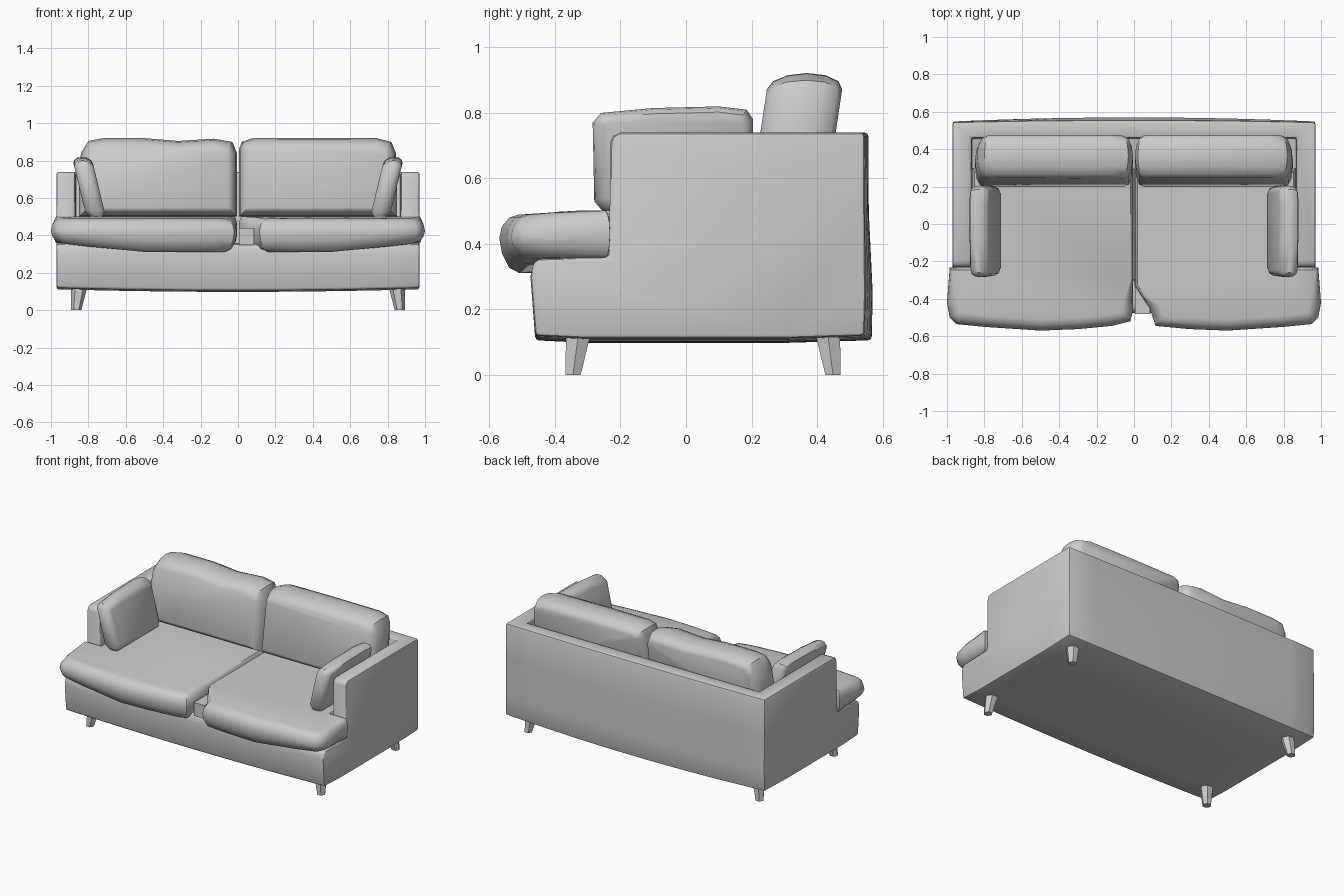
import bpy, bmesh, math
from mathutils import Vector

cube = bpy.data.objects.get("Cube")
if cube:
    bpy.data.objects.remove(cube, do_unlink=True)

GREY = (0.6, 0.6, 0.6, 1.0)
fabric = bpy.data.materials.new("light grey")
fabric.use_nodes = True
fabric.diffuse_color = GREY
shader = next(n for n in fabric.node_tree.nodes if n.type == 'BSDF_PRINCIPLED')
shader.inputs["Base Color"].default_value = GREY


def finish(name, bm):
    """Turn a bmesh into a linked object."""
    bmesh.ops.recalc_face_normals(bm, faces=bm.faces)
    mesh = bpy.data.meshes.new(name)
    bm.to_mesh(mesh)
    bm.free()
    mesh.materials.append(fabric)
    obj = bpy.data.objects.new(name, mesh)
    bpy.context.collection.objects.link(obj)
    return obj


def smooth(obj, degrees=42):
    bpy.ops.object.select_all(action='DESELECT')
    obj.select_set(True)
    bpy.context.view_layer.objects.active = obj
    for mod in list(obj.modifiers):
        bpy.ops.object.modifier_apply(modifier=mod.name)
    bpy.ops.object.shade_smooth_by_angle(angle=math.radians(degrees))


def loft(name, rings, closed_ends=True):
    """Skin a stack of rings with equal point counts."""
    bm = bmesh.new()
    loops = [[bm.verts.new(p) for p in ring] for ring in rings]
    n = len(loops[0])
    for a, b in zip(loops, loops[1:]):
        for i in range(n):
            j = (i + 1) % n
            bm.faces.new((a[i], a[j], b[j], b[i]))
    bm.faces.new(loops[0])
    bm.faces.new(loops[-1])
    return finish(name, bm)


def inset(points, radii):
    """Move every outline point inward along its mitred corner."""
    area = sum(p[0] * q[1] - q[0] * p[1] for p, q in zip(points, points[1:] + points[:1]))
    sign = 1 if area > 0 else -1
    out = []
    for i, p in enumerate(points):
        p = Vector(p)
        d1 = (p - Vector(points[i - 1])).normalized()
        d2 = (Vector(points[(i + 1) % len(points)]) - p).normalized()
        n1, n2 = Vector((-d1.y, d1.x)), Vector((-d2.y, d2.x))
        out.append(p + sign * radii[i] * (n1 + n2) / (1 + n1.dot(n2)))
    return out


def cushion(name, outline, half, radius, place, soft=lambda p: 1.0, steps=6):
    """Pillow: an outline thickened by +-half with a rolled rim."""
    rings = []
    for k in range(steps + 1):
        a = math.pi * (k / steps - 0.5)
        ring = inset(outline, [radius * soft(p) * (1 - math.cos(a)) for p in outline])
        rings.append([place(p.x, p.y, half * math.sin(a)) for p in ring])
    smooth(loft(name, rings))


# Sofa body: side profile swept across, with a gently bulging back and underside
W = 0.97
profile = [(-.46, .12), (-.475, .3), (-.465, .345), (-.44, .355), (-.235, .36),
           (-.23, .71), (-.222, .73), (-.2, .74), (.545, .74), (.546, .5),
           (.548, .25), (.545, .12), (.3, .112), (-.3, .112)]
rings = []
for k in range(11):
    x = W * (k / 5 - 1)
    swell = 1 - (x / W) ** 2
    ring = []
    for y, z in profile:
        if y > 0.5:
            y += swell * (0.022 if z < 0.4 else 0.012)
        if z < 0.13:
            z -= 0.014 * swell
        ring.append((x, y, z))
    rings.append(ring)
body = loft("sofa_body", rings)

# Hollow between the arms and in front of the back
bm = bmesh.new()
bmesh.ops.create_cube(bm, size=1)
for v in bm.verts:
    v.co = (v.co.x * 1.74, 0.08 + v.co.y * 0.76, 0.83 + v.co.z)
cutter = finish("seat_hollow_cutter", bm)
cutter.hide_render = True
cut = body.modifiers.new("hollow", 'BOOLEAN')
cut.operation = 'DIFFERENCE'
cut.solver = 'EXACT'
cut.object = cutter
bev = body.modifiers.new("soft_edges", 'BEVEL')
bev.width = 0.012
bev.segments = 2
bev.limit_method = 'ANGLE'
bev.angle_limit = math.radians(50)
smooth(body)
bpy.data.objects.remove(cutter, do_unlink=True)


# Seat cushions: T-shaped, wrapping in front of the arms, sagging at the front
def seat_place(x, y, t):
    z = 0.43 + t
    front = min(1, max(0, (-0.36 - y) / 0.1))
    side = min(1, max(0, (abs(x) - 0.55) / 0.4))
    if t < 0:
        z -= 0.045 * front * (1 - side) * (-t / 0.07)
    else:
        z -= 0.012 * front
    return x, y, z


def seat_soft(p):
    return 1.0 if p[1] < -0.4 else 0.25


outer = [(.3, -.562), (.5, -.57), (.8, -.55), (.95, -.535), (.985, -.5), (1.0, -.42),
         (.985, -.232), (.868, -.23), (.868, .3)]
left_seat = [(.004, .3), (.004, -.33), (.05, -.4), (.09, -.47), (.115, -.545)] + outer
right_seat = [(-.004, .3), (-.004, -.3), (-.006, -.47), (-.02, -.52), (-.12, -.545)] \
    + [(-x, y) for x, y in outer]
for name, outline in (("left_seat_cushion", left_seat), ("right_seat_cushion", right_seat)):
    cushion(name, outline, 0.072, 0.06, seat_place, seat_soft)

# Small support block showing through the gap between the seats
bm = bmesh.new()
bmesh.ops.create_cube(bm, size=1)
for v in bm.verts:
    v.co = (0.045 + v.co.x * 0.08, -0.37 + v.co.y * 0.22, 0.395 + v.co.z * 0.09)
finish("seat_gap_block", bm)


# Back cushions: leaning against the back
def back_place(x, z, t):
    return x, 0.342 + 0.15 * (z - 0.74) + t, z


left_back = [(.005, .5), (.005, .86), (.02, .9), (.08, .92), (.4, .922), (.74, .92),
             (.82, .9), (.845, .84), (.85, .7), (.85, .5)]
right_back = [(-.005, .5), (-.005, .84), (-.03, .9), (-.13, .917), (-.32, .905), (-.5, .92),
              (-.72, .92), (-.8, .905), (-.84, .84), (-.85, .7), (-.85, .5)]
for name, outline in (("left_back_cushion", left_back), ("right_back_cushion", right_back)):
    cushion(name, outline, 0.115, 0.05, back_place)

# Side pillows and legs, mirrored left and right
pillow = [(-.25, .495), (-.28, .53), (-.285, .77), (-.26, .8), (-.1, .815), (.1, .82),
          (.185, .81), (.205, .78), (.205, .53), (.18, .495)]
for side, s in (("left", 1), ("right", -1)):
    cushion(side + "_side_pillow", pillow, 0.052, 0.035,
            lambda y, z, t: (s * (0.795 + 0.24 * (z - 0.65) + t), y, z))
    for end, e in (("front", -1), ("back", 1)):
        rings = []
        for z, r in ((0.0, 0.027), (0.13, 0.044)):
            cx, cy = s * (0.892 - r), 0.052 + e * (0.424 - r)
            rings.append([(cx + r * math.cos(i * math.pi / 3), cy + r * math.sin(i * math.pi / 3), z)
                          for i in range(6)])
        smooth(loft(f"{end}_{side}_leg", rings), 30)
